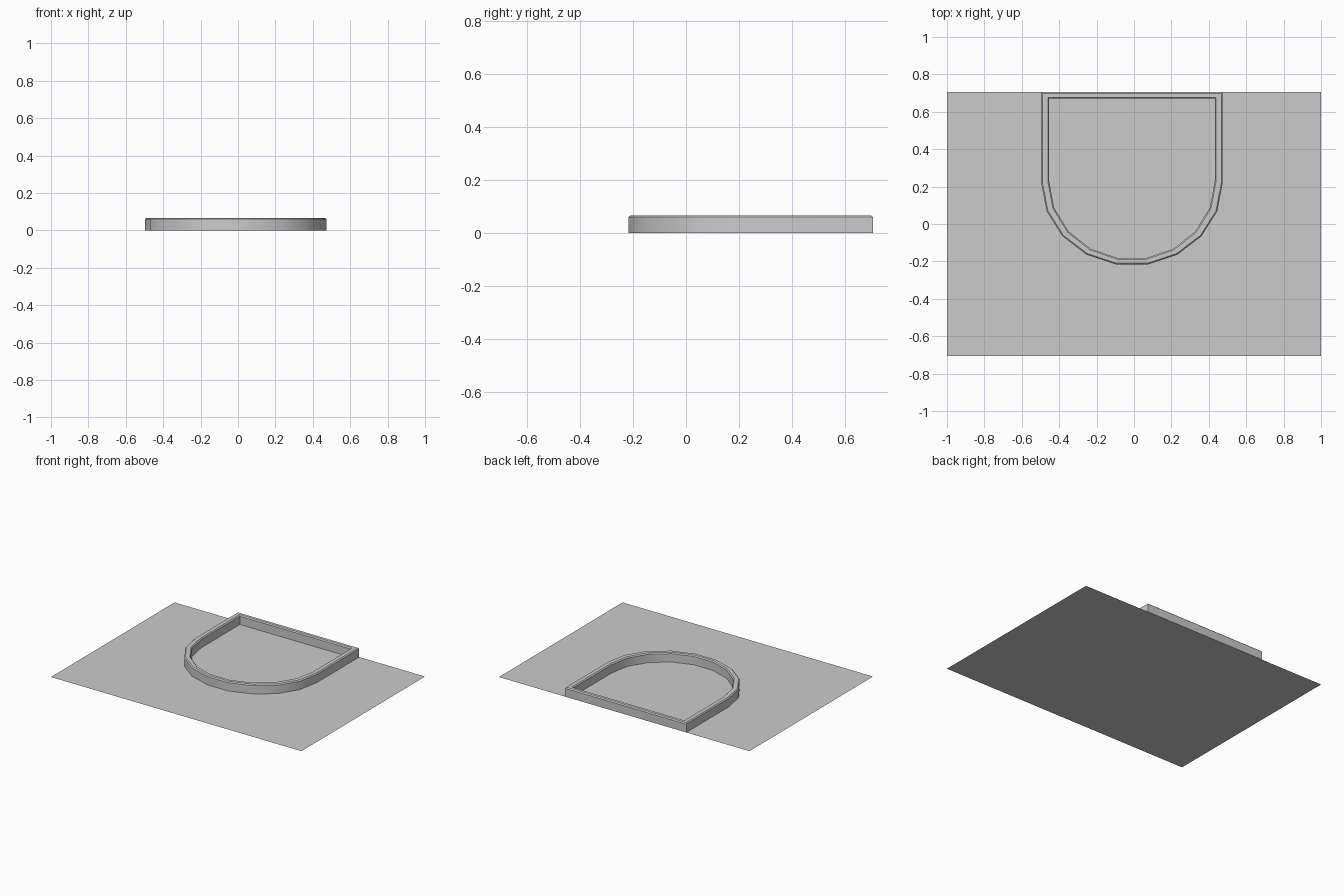
import bpy, bmesh, math

if "Cube" in bpy.data.objects:
    bpy.data.objects.remove(bpy.data.objects["Cube"])

grey = bpy.data.materials.new("grey")
grey.diffuse_color = (0.6, 0.6, 0.6, 1)
grey.use_nodes = True
grey.node_tree.nodes["Principled BSDF"].inputs["Base Color"].default_value = grey.diffuse_color


def make_object(name, bm):
    mesh = bpy.data.meshes.new(name)
    bm.normal_update()
    bm.to_mesh(mesh)
    bm.free()
    mesh.materials.append(grey)
    obj = bpy.data.objects.new(name, mesh)
    bpy.context.collection.objects.link(obj)
    return obj


# flat base sheet
bm = bmesh.new()
bm.faces.new([bm.verts.new((x, y, 0)) for x, y in
              ((-1, -0.705), (1, -0.705), (1, 0.705), (-1, 0.705))])
make_object("base_sheet", bm)

# raised D-shaped rim: square back, elliptical front of nine segments
CX, H, C = -0.011, 0.067, 0.007
OUTER = (0.485, 0.441, 0.218, 0.705)   # half width, front depth, arc centre y, back y
INNER = (0.443, 0.418, 0.230, 0.670)


def ring(bm, shape, inset, z):
    a, b, cy, back = shape
    a, b, back = a - inset, b - inset, back - inset
    pts = [(CX - a, back)]
    for i in range(10):
        t = math.pi * i / 9
        pts.append((CX - a * math.cos(t), cy - b * math.sin(t)))
    pts.append((CX + a, back))
    return [bm.verts.new((x, y, z)) for x, y in pts]


bm = bmesh.new()
rings = [ring(bm, *args) for args in (
    (OUTER, 0, 0), (OUTER, 0, H - C), (OUTER, C, H),
    (INNER, -C, H), (INNER, 0, H - C), (INNER, 0, 0))]
for lower, upper in zip(rings, rings[1:]):
    n = len(lower)
    for i in range(n):
        j = (i + 1) % n
        bm.faces.new((lower[i], lower[j], upper[j], upper[i]))
rim = make_object("rim", bm)
bpy.context.view_layer.objects.active = rim
rim.select_set(True)
bpy.ops.object.shade_smooth_by_angle(angle=math.radians(30))
